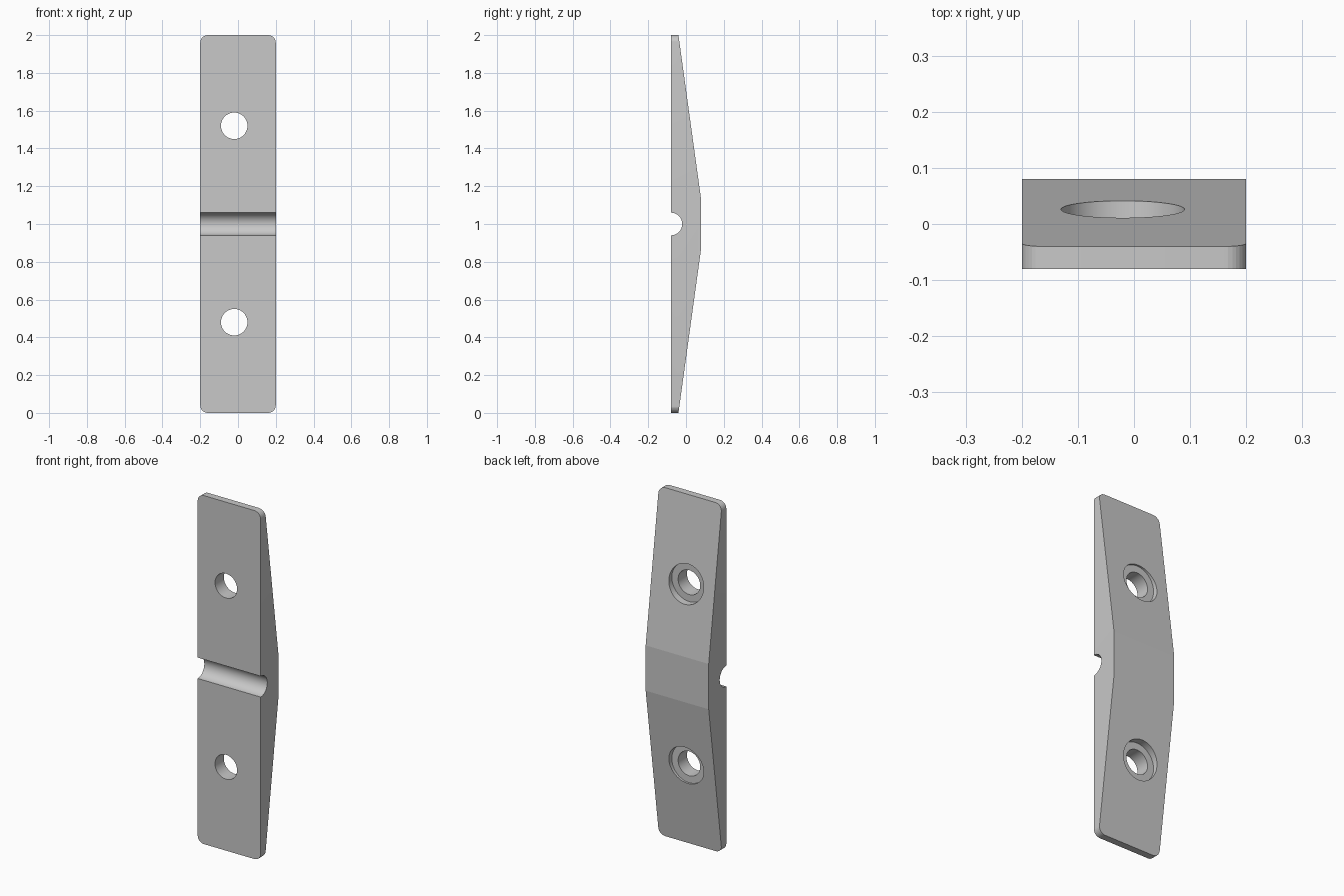
import bpy, bmesh, math
from mathutils import Matrix

default = bpy.data.objects.get("Cube")
if default:
    bpy.data.objects.remove(default)

GREY = (0.58, 0.58, 0.58, 1)
HALF_W, FRONT, BACK, GROOVE_R, CORNER_R = 0.2, -0.08, 0.08, 0.06, 0.04

mat = bpy.data.materials.new("plain grey")
mat.use_nodes = True
mat.diffuse_color = GREY
mat.node_tree.nodes["Principled BSDF"].inputs["Base Color"].default_value = GREY


def make_object(name, bm):
    bmesh.ops.recalc_face_normals(bm, faces=bm.faces)
    mesh = bpy.data.meshes.new(name)
    bm.to_mesh(mesh)
    bm.free()
    mesh.materials.append(mat)
    obj = bpy.data.objects.new(name, mesh)
    bpy.context.collection.objects.link(obj)
    return obj


# Clamp bar: side profile with a half-round groove, extruded across the width
profile = [(FRONT, 0), (-0.04, 0), (BACK, 0.87), (BACK, 1.13), (-0.04, 2), (FRONT, 2)]
for i in range(25):
    a = math.pi * (0.5 - i / 24)
    profile.append((FRONT + GROOVE_R * math.cos(a), 1 + GROOVE_R * math.sin(a)))

bm = bmesh.new()
side = bm.faces.new([bm.verts.new((-HALF_W, y, z)) for y, z in profile])
result = bmesh.ops.extrude_face_region(bm, geom=[side])
for item in result["geom"]:
    if isinstance(item, bmesh.types.BMVert):
        item.co.x = HALF_W
bmesh.ops.recalc_face_normals(bm, faces=bm.faces)

# Rounded corners on the four short end edges
corners = [e for e in bm.edges
           if abs(e.verts[0].co.x - e.verts[1].co.x) < 1e-5
           and all(abs(v.co.z - 1) > 0.999 for v in e.verts)]
bmesh.ops.bevel(bm, geom=corners, offset=CORNER_R, offset_type='OFFSET',
                segments=8, profile=0.5, affect='EDGES')
bar = make_object("clamp_bar", bm)


# Bolt holes and counterbores, drilled along y
def drill(name, radius, y0, y1, z):
    cutter_bm = bmesh.new()
    place = Matrix.Translation((-0.02, (y0 + y1) / 2, z)) @ Matrix.Rotation(math.pi / 2, 4, 'X')
    bmesh.ops.create_cone(cutter_bm, cap_ends=True, segments=64, radius1=radius,
                          radius2=radius, depth=y1 - y0, matrix=place)
    cutter = make_object(name, cutter_bm)
    cutter.hide_render = True
    mod = bar.modifiers.new(name, 'BOOLEAN')
    mod.operation = 'DIFFERENCE'
    mod.solver = 'EXACT'
    mod.object = cutter
    return cutter


cutters = []
for label, z in (("lower", 0.48), ("upper", 1.52)):
    cutters.append(drill(label + "_counterbore", 0.11, 0.0, 0.2, z))
    cutters.append(drill(label + "_bolt_hole", 0.07, -0.2, 0.1, z))

# Apply the cuts and tidy up
bpy.ops.object.select_all(action='DESELECT')
bpy.context.view_layer.objects.active = bar
bar.select_set(True)
for mod in list(bar.modifiers):
    bpy.ops.object.modifier_apply(modifier=mod.name)
for cutter in cutters:
    bpy.data.objects.remove(cutter)
bpy.ops.object.shade_smooth_by_angle(angle=math.radians(7.7))
